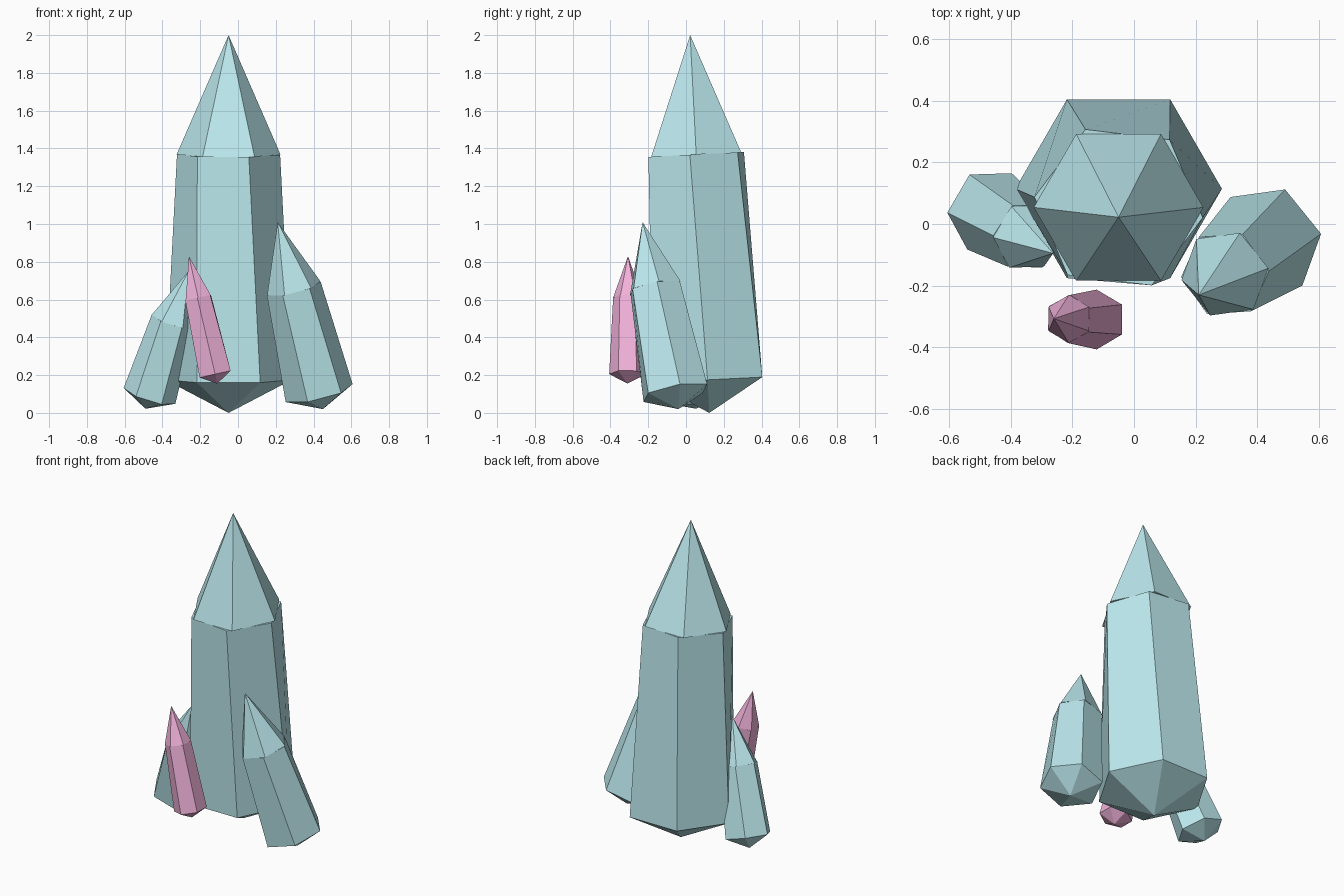
import bpy, bmesh, math
from mathutils import Vector

if "Cube" in bpy.data.objects:
    bpy.data.objects.remove(bpy.data.objects["Cube"])


def material(name, color):
    m = bpy.data.materials.new(name)
    m.diffuse_color = color
    m.use_nodes = True
    m.node_tree.nodes["Principled BSDF"].inputs["Base Color"].default_value = m.diffuse_color
    return m


TEAL = material("teal_crystal", (0.5, 0.81, 0.85, 1))
PINK = material("pink_crystal", (0.89, 0.45, 0.71, 1))


def to_object(bm, name, mat):
    bmesh.ops.recalc_face_normals(bm, faces=bm.faces)
    mesh = bpy.data.meshes.new(name)
    bm.to_mesh(mesh)
    bm.free()
    mesh.materials.append(mat)
    bpy.context.collection.objects.link(bpy.data.objects.new(name, mesh))


def crystal(name, foot, apex, base_z, base_r, top_z, top_r, phase, twist, mat):
    """Leaning six-sided crystal: pointed foot, tapered shaft, pointed cap."""
    foot, apex = Vector(foot), Vector(apex)
    axis = apex - foot
    turn = Vector((0, 0, 1)).rotation_difference(axis.normalized())

    def ring(bm, z, r, deg):
        centre = foot + axis * ((z - foot.z) / axis.z)
        verts = []
        for i in range(6):
            a = math.radians(deg + 60 * i)
            verts.append(bm.verts.new(
                centre + turn @ Vector((r * math.cos(a), r * math.sin(a), 0))))
        return verts

    # Shaft with pointed foot
    bm = bmesh.new()
    low = ring(bm, base_z, base_r, phase)
    high = ring(bm, top_z, top_r, phase + twist)
    tip = bm.verts.new(foot)
    for i in range(6):
        j = (i + 1) % 6
        bm.faces.new((low[i], low[j], high[j], high[i]))
        bm.faces.new((tip, low[j], low[i]))
    bm.faces.new(high)
    to_object(bm, name + "_shaft", mat)

    # Pointed cap
    bm = bmesh.new()
    rim = ring(bm, top_z, top_r, phase)
    tip = bm.verts.new(apex)
    for i in range(6):
        bm.faces.new((rim[i], rim[(i + 1) % 6], tip))
    bm.faces.new(rim[::-1])
    to_object(bm, name + "_cap", mat)


crystal("main_crystal", (-0.05, 0.123, 0.0), (-0.05, 0.022, 2.0),
        0.175, 0.335, 1.368, 0.275, 0, -7, TEAL)
crystal("right_crystal", (0.45, -0.04, 0.02), (0.21, -0.23, 1.01),
        0.105, 0.185, 0.66, 0.147, 9, -4, TEAL)
crystal("left_crystal", (-0.49, 0.055, 0.022), (-0.262, -0.095, 0.75),
        0.09, 0.143, 0.485, 0.117, 0, -3, TEAL)
crystal("pink_crystal", (-0.11, -0.31, 0.155), (-0.26, -0.307, 0.83),
        0.205, 0.097, 0.61, 0.078, 30, -3, PINK)
